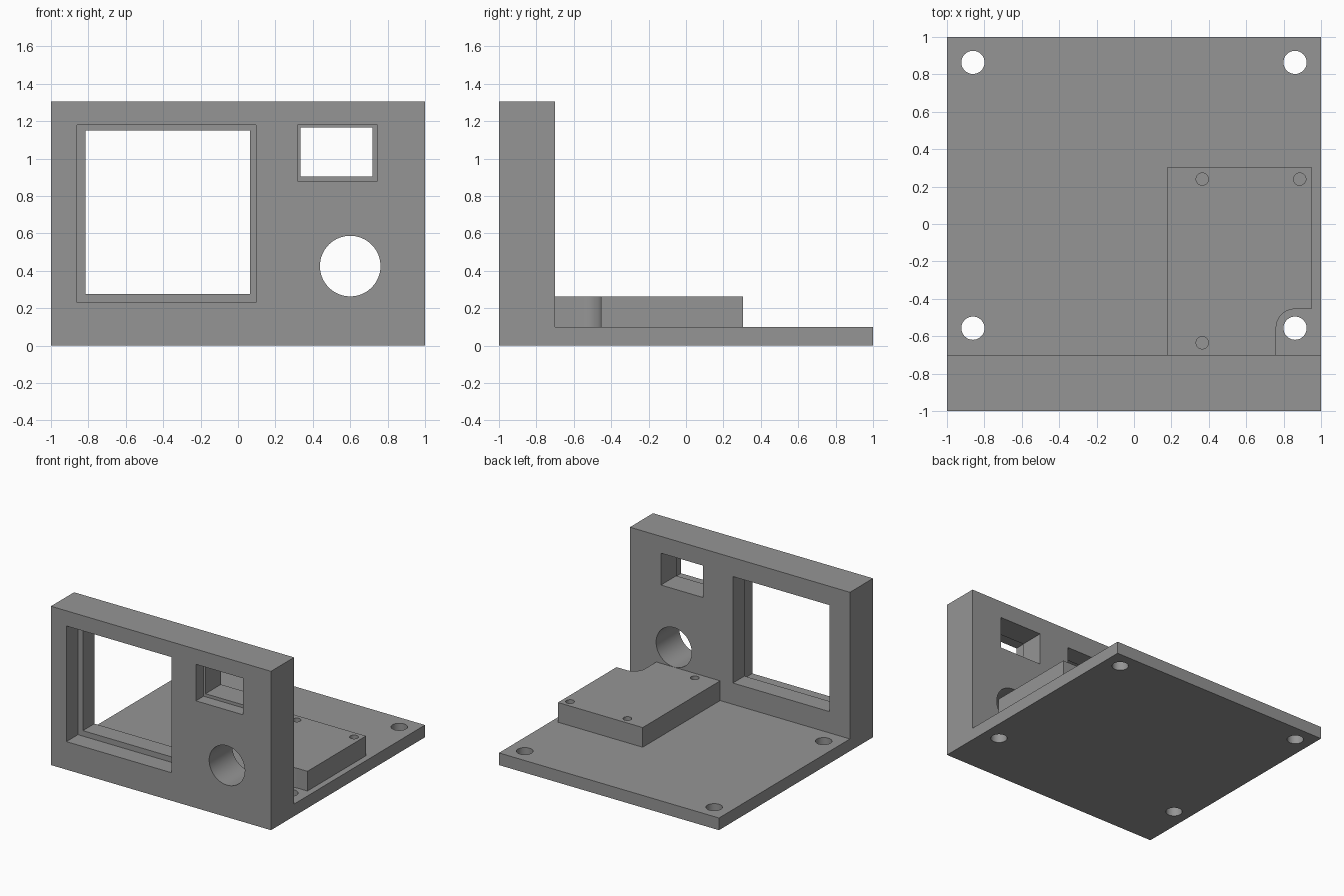
import bpy, bmesh, math
from mathutils import Matrix

if "Cube" in bpy.data.objects:
    bpy.data.objects.remove(bpy.data.objects["Cube"])

grey = bpy.data.materials.new("mid grey")
grey.diffuse_color = (0.3, 0.3, 0.3, 1)
grey.use_nodes = True
grey.node_tree.nodes["Principled BSDF"].inputs["Base Color"].default_value = grey.diffuse_color


def finish(name, bm):
    bmesh.ops.recalc_face_normals(bm, faces=bm.faces)
    me = bpy.data.meshes.new(name)
    bm.to_mesh(me)
    bm.free()
    me.materials.append(grey)
    ob = bpy.data.objects.new(name, me)
    bpy.context.collection.objects.link(ob)
    return ob


def prism(name, points, offset):
    """Extrude a closed 3D outline along an offset."""
    bm = bmesh.new()
    face = bm.faces.new([bm.verts.new(p) for p in points])
    ext = bmesh.ops.extrude_face_region(bm, geom=[face])
    bmesh.ops.translate(bm, vec=offset,
                        verts=[v for v in ext["geom"] if isinstance(v, bmesh.types.BMVert)])
    return finish(name, bm)


def window(name, x0, x1, z0, z1, y0, y1):
    return prism(name, [(x0, y0, z0), (x1, y0, z0), (x1, y0, z1), (x0, y0, z1)], (0, y1 - y0, 0))


def cylinder(name, centre, radius, depth, axis="Z", sides=48):
    bm = bmesh.new()
    rot = Matrix.Rotation(math.pi / 2, 4, "X") if axis == "Y" else Matrix()
    bmesh.ops.create_cone(bm, cap_ends=True, segments=sides, radius1=radius, radius2=radius,
                          depth=depth, matrix=Matrix.Translation(centre) @ rot)
    return finish(name, bm)


def combine(target, tool, operation):
    mod = target.modifiers.new(operation, "BOOLEAN")
    mod.operation = operation
    mod.solver = "EXACT"
    mod.object = tool
    bpy.context.view_layer.objects.active = target
    bpy.ops.object.modifier_apply(modifier=mod.name)
    bpy.data.objects.remove(tool)


# L-shaped body: base plate and upright front panel
profile = [(-1, 0), (1, 0), (1, 0.1), (-0.7, 0.1), (-0.7, 1.305), (-1, 1.305)]
body = prism("panel_bracket", [(-1, y, z) for y, z in profile], (2, 0, 0))

# Raised mounting block with a rounded notch around the corner hole
arc = [(0.86 + 0.1 * math.cos(a), -0.555 + 0.1 * math.sin(a))
       for a in (math.pi - i * math.pi / 24 for i in range(13))]
outline = [(0.18, -0.75), (0.76, -0.75)] + arc + [(0.95, -0.455), (0.95, 0.305), (0.18, 0.305)]
block = prism("mounting_block", [(x, y, 0.05) for x, y in outline[:2]]
              + [(x, y, 0.05) for x, y in outline[2:]][:] , (0, 0, 0.212))
combine(body, block, "UNION")

# Stepped windows: wide recess in front, narrower opening behind
cutters = [
    window("large_recess", -0.86, 0.097, 0.23, 1.18, -1.1, -0.85),
    window("large_opening", -0.815, 0.064, 0.275, 1.15, -0.9, -0.6),
    window("small_recess", 0.317, 0.745, 0.88, 1.18, -1.1, -0.9),
    window("small_opening", 0.335, 0.718, 0.905, 1.167, -0.95, -0.6),
    cylinder("round_opening", (0.6, -0.85, 0.425), 0.162, 0.5, "Y", 64),
]

# Corner holes through the base
for x in (-0.861, 0.861):
    for y in (-0.557, 0.864):
        cutters.append(cylinder("corner_hole", (x, y, 0.05), 0.062, 0.3))

# Blind screw holes in the block
for x, y in ((0.365, 0.24), (0.886, 0.24), (0.365, -0.635)):
    cutters.append(cylinder("screw_hole", (x, y, 0.25), 0.033, 0.3, sides=32))

for cutter in cutters:
    combine(body, cutter, "DIFFERENCE")

# Smooth the round walls only
bpy.ops.object.select_all(action="DESELECT")
body.select_set(True)
bpy.context.view_layer.objects.active = body
bpy.ops.object.shade_smooth_by_angle(angle=math.radians(30))
